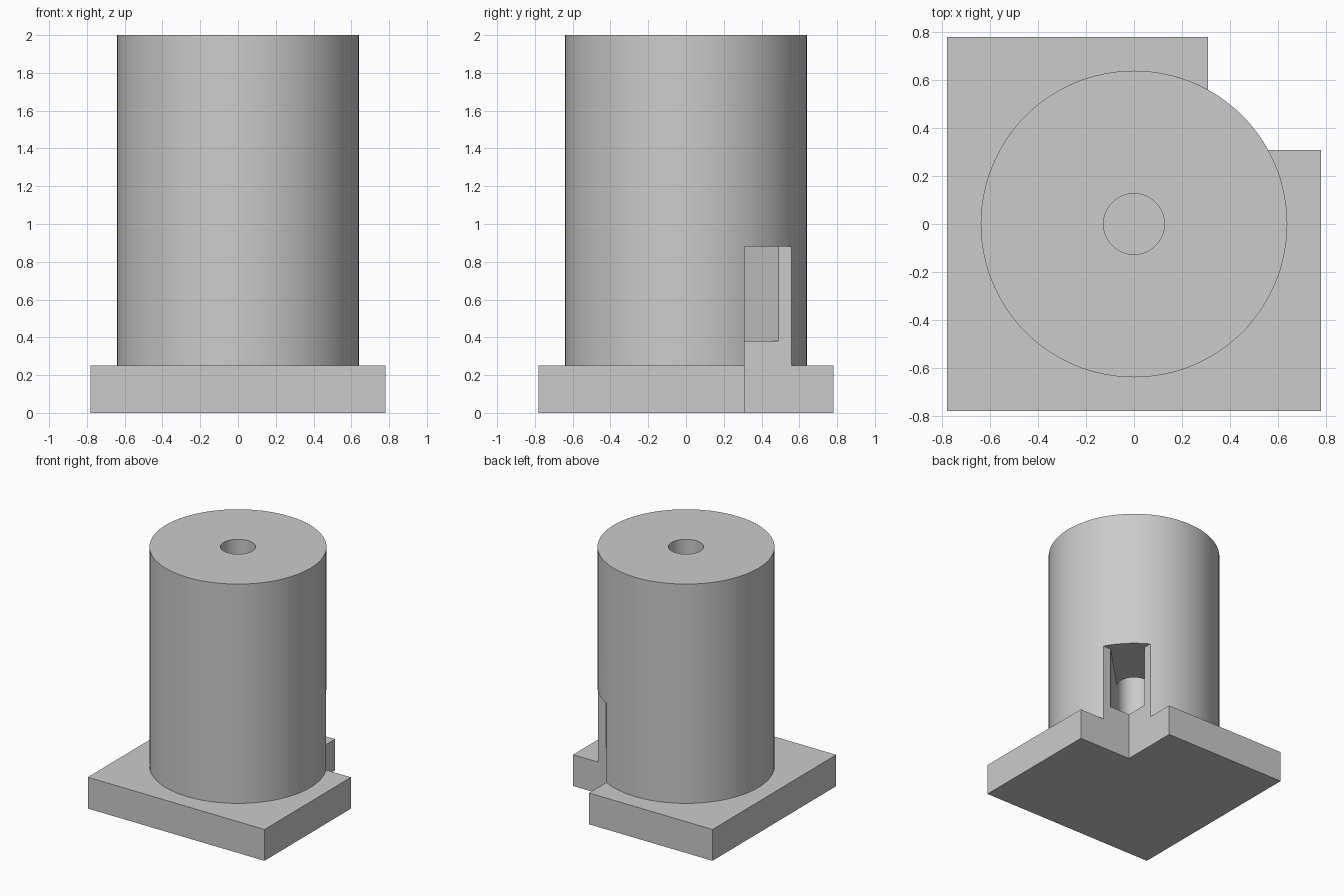
import bpy
from math import radians, pi
from mathutils import Matrix

if "Cube" in bpy.data.objects:
    bpy.data.objects.remove(bpy.data.objects["Cube"], do_unlink=True)

PLATE, PLATE_TOP = 0.78, 0.25
RADIUS, HEIGHT = 0.64, 2.0
BORE = 0.127
NOTCH = 0.31
FLOOR, CEILING = 0.38, 0.88

grey = bpy.data.materials.new("plain grey")
grey.use_nodes = True
colour = (0.6, 0.6, 0.6, 1)
grey.diffuse_color = colour
grey.node_tree.nodes["Principled BSDF"].inputs["Base Color"].default_value = colour


def box(name, low, high, turn=0):
    """Box between two corners, turned about the z axis."""
    bpy.ops.mesh.primitive_cube_add(size=1)
    obj = bpy.context.object
    obj.name = name
    middle = [(a + b) / 2 for a, b in zip(low, high)]
    size = [b - a for a, b in zip(low, high)]
    obj.data.transform(Matrix.Rotation(turn, 4, "Z") @ Matrix.Translation(middle)
                       @ Matrix.Diagonal((*size, 1)))
    return obj


def cylinder(name, radius, bottom, top, sides):
    bpy.ops.mesh.primitive_cylinder_add(vertices=sides, radius=radius, depth=top - bottom)
    obj = bpy.context.object
    obj.name = name
    obj.data.transform(Matrix.Translation((0, 0, (top + bottom) / 2)))
    return obj


def combine(target, tool, operation):
    """Apply a boolean and discard the tool."""
    tool.hide_render = True
    mod = target.modifiers.new("combine", "BOOLEAN")
    mod.operation, mod.solver, mod.object = operation, "EXACT", tool
    bpy.context.view_layer.objects.active = target
    bpy.ops.object.modifier_apply(modifier=mod.name)
    bpy.data.objects.remove(tool, do_unlink=True)


# Square base plate with the round column on it
body = box("column_on_base", (-PLATE, -PLATE, 0), (PLATE, PLATE, PLATE_TOP))
combine(body, cylinder("column", RADIUS, PLATE_TOP / 2, HEIGHT, 128), "UNION")

# Square corner notch, bore from the top, and diagonal slot joining the two
combine(body, box("corner_notch", (NOTCH, NOTCH, -1), (1, 1, CEILING)), "DIFFERENCE")
combine(body, cylinder("bore", BORE, FLOOR, HEIGHT + 1, 64), "DIFFERENCE")
combine(body, box("slot", (0, -BORE, FLOOR), (0.8, BORE, CEILING), pi / 4), "DIFFERENCE")

# Finish
body.data.materials.clear()
body.data.materials.append(grey)
for face in body.data.polygons:
    face.material_index = 0
bpy.ops.object.select_all(action="DESELECT")
body.select_set(True)
bpy.context.view_layer.objects.active = body
bpy.ops.object.shade_smooth_by_angle(angle=radians(30))
